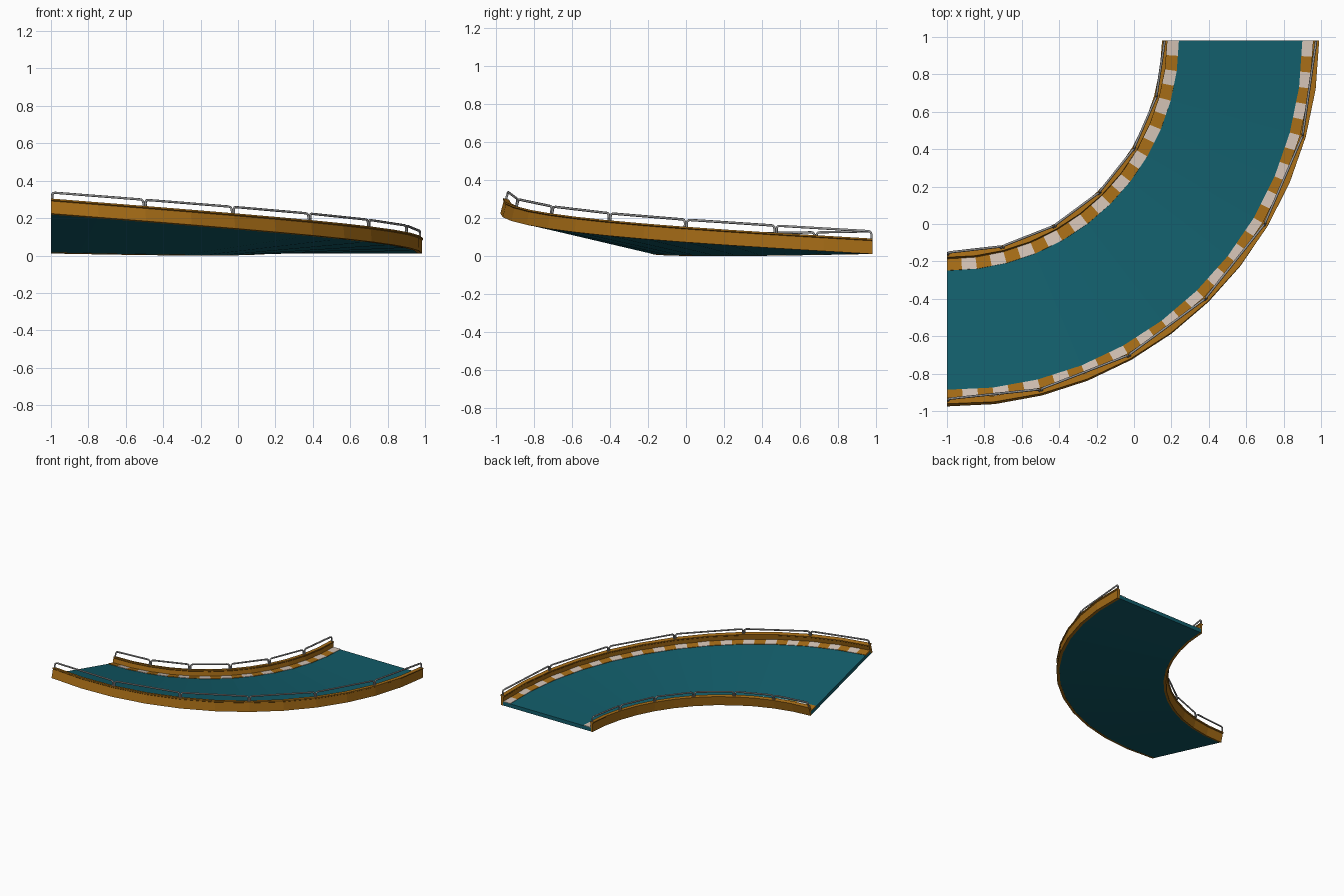
import bpy, math
from mathutils import Vector

if "Cube" in bpy.data.objects:
    bpy.data.objects.remove(bpy.data.objects["Cube"])

SEG = 12                      # facets along the quarter turn
CX, CY = -1.0, 0.98           # centre of the bend
R_IN, BANK = 1.158, math.radians(15)


def material(name, rgb):
    m = bpy.data.materials.new(name)
    m.diffuse_color = (*rgb, 1)
    m.use_nodes = True
    m.node_tree.nodes["Principled BSDF"].inputs["Base Color"].default_value = m.diffuse_color
    return m


TEAL = material("teal", (0.006, 0.11, 0.145))
GOLD = material("gold", (0.38, 0.15, 0.008))
CREAM = material("cream", (0.64, 0.53, 0.45))
GREY = material("grey", (0.3, 0.3, 0.3))


def station(f, r, h):
    # f = 0 at the flat end, 1 at the banked end; section tilts about its inner edge
    t, b = f * math.pi / 2, BANK * f
    d = r - R_IN
    rad = R_IN + d * math.cos(b) - h * math.sin(b)
    z = 0.012 - 0.011 * math.sin(math.pi * f) + d * math.sin(b) + h * math.cos(b)
    return Vector((CX + rad * math.cos(t), CY - rad * math.sin(t), z))


def on_track(f, r, h):
    # point on the straight facets between stations
    i = min(int(f * SEG + 1e-6), SEG - 1)
    return station(i / SEG, r, h).lerp(station((i + 1) / SEG, r, h), f * SEG - i)


def sweep(name, profile, mats, steps=SEG):
    # closed (radius, height) profile swept along the bend, materials alternating per step
    n = len(profile)
    verts = [on_track(i / steps, r, h) for i in range(steps + 1) for r, h in profile]
    faces, idx = [], []
    for i in range(steps):
        for j in range(n):
            k = (j + 1) % n
            faces.append((i * n + j, i * n + k, (i + 1) * n + k, (i + 1) * n + j))
            idx.append(i % len(mats))
    faces += [tuple(reversed(range(n))), tuple(steps * n + j for j in range(n))]
    idx += [0, (steps - 1) % len(mats)]
    me = bpy.data.meshes.new(name)
    me.from_pydata(verts, [], faces)
    for m in mats:
        me.materials.append(m)
    me.polygons.foreach_set("material_index", idx)
    ob = bpy.data.objects.new(name, me)
    bpy.context.collection.objects.link(ob)
    return ob


def box(r0, r1, h0, h1):
    return [(r0, h0), (r0, h1), (r1, h1), (r1, h0)]


# road deck
sweep("road_deck", box(1.17, 1.965, 0, 0.03), [TEAL])

# striped kerbs
sweep("inner_kerb", box(1.17, 1.24, 0.025, 0.034), [CREAM, GOLD], 24)
sweep("outer_kerb", box(1.90, 1.965, 0.025, 0.034), [CREAM, GOLD], 36)

# side walls with a slightly overhanging cap
for name, r0, r1, o0, o1 in (("inner_wall", 1.157, 1.176, 0.007, 0.003),
                             ("outer_wall", 1.960, 1.983, 0.003, 0.007)):
    sweep(name, [(r0, -0.001), (r0, 0.068), (r0 - o0, 0.072), (r0 - o0, 0.08),
                 (r1 + o1, 0.08), (r1 + o1, 0.072), (r1, 0.068), (r1, -0.001)], [GOLD])


# hand rails: six straight hoops with rounded corners on each wall
def rail(name, r):
    cu = bpy.data.curves.new(name, 'CURVE')
    cu.dimensions = '3D'
    cu.bevel_depth = 0.0065
    cu.bevel_resolution = 1
    cu.use_fill_caps = True
    cu.materials.append(GREY)
    c = 0.018
    for k in range(6):
        a0, a1 = station(k / 6, r, 0.075), station((k + 1) / 6, r, 0.075)
        b0, b1 = station(k / 6, r, 0.118), station((k + 1) / 6, r, 0.118)
        d = (a1 - a0).normalized()
        a0, b0, a1, b1 = (p + d * s * 0.006 for p, s in
                          ((a0, 1), (b0, 1), (a1, -1), (b1, -1)))
        pts = [a0]
        for low, top, s in ((a0, b0, 1), (a1, b1, -1)):
            p, q = top + (low - top).normalized() * c, top + d * s * c
            arc = [p.lerp(top, t).lerp(top.lerp(q, t), t) for t in (0, 0.33, 0.67, 1)]
            pts += arc if s > 0 else arc[::-1]
        pts.append(a1)
        sp = cu.splines.new('POLY')
        sp.points.add(len(pts) - 1)
        for sp_pt, p in zip(sp.points, pts):
            sp_pt.co = (*p, 1)
    ob = bpy.data.objects.new(name, cu)
    bpy.context.collection.objects.link(ob)


rail("inner_rail", 1.164)
rail("outer_rail", 1.974)
